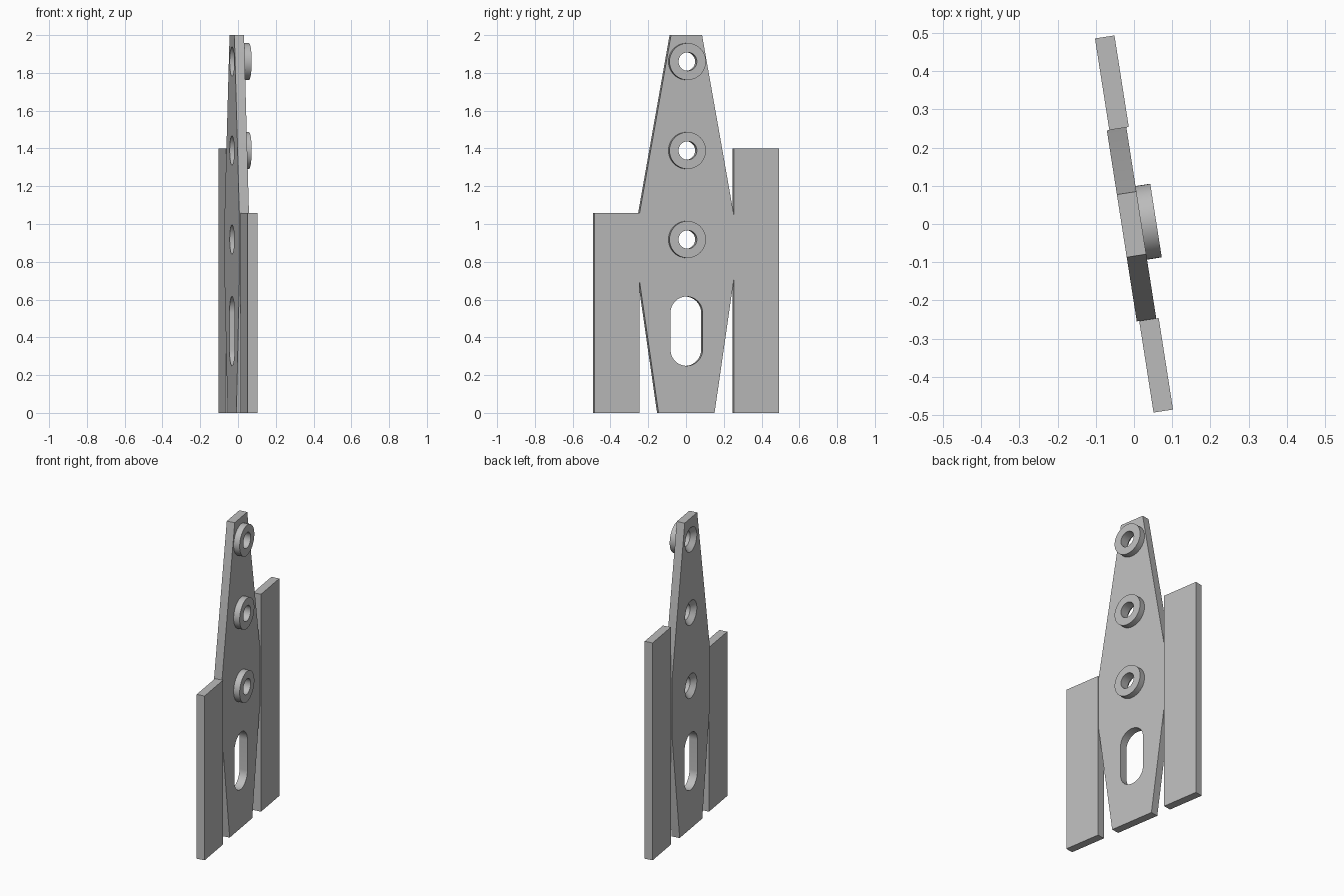
import bpy, bmesh, math

if "Cube" in bpy.data.objects:
    bpy.data.objects.remove(bpy.data.objects["Cube"])

TILT = math.radians(8.9)      # whole assembly is turned about z
T = 0.0516                    # sheet thickness
PX = -0.0065                  # centre plate sits slightly behind the side panels
HOLES = (0.918, 1.389, 1.86)  # heights of the collared holes

grey = bpy.data.materials.new("light_grey")
grey.diffuse_color = (0.5, 0.5, 0.5, 1)
grey.use_nodes = True
grey.node_tree.nodes["Principled BSDF"].inputs["Base Color"].default_value = grey.diffuse_color


def finish(name, bm):
    bmesh.ops.recalc_face_normals(bm, faces=bm.faces)
    me = bpy.data.meshes.new(name)
    bm.to_mesh(me)
    bm.free()
    me.materials.append(grey)
    ob = bpy.data.objects.new(name, me)
    ob.rotation_euler.z = TILT
    bpy.context.collection.objects.link(ob)
    return ob


def slab(name, outline, x0, x1):
    """Extrude a (y, z) outline from x0 to x1."""
    bm = bmesh.new()
    face = bm.faces.new([bm.verts.new((x0, y, z)) for y, z in outline])
    geo = bmesh.ops.extrude_face_region(bm, geom=[face])["geom"]
    verts = [v for v in geo if isinstance(v, bmesh.types.BMVert)]
    bmesh.ops.translate(bm, verts=verts, vec=(x1 - x0, 0, 0))
    return finish(name, bm)


def lathe(name, z, profile, n=48):
    """Solid turned about the x axis at height z from (x, radius) rings."""
    bm = bmesh.new()
    rings = [[bm.verts.new((x, r * math.cos(2 * math.pi * i / n),
                            z + r * math.sin(2 * math.pi * i / n)))
              for i in range(n)] for x, r in profile]
    for a, b in zip(rings, rings[1:]):
        for i in range(n):
            j = (i + 1) % n
            bm.faces.new((a[i], a[j], b[j], b[i]))
    bm.faces.new(rings[0])
    bm.faces.new(rings[-1])
    return finish(name, bm)


def combine(target, tool, operation):
    mod = target.modifiers.new("cut", "BOOLEAN")
    mod.object, mod.operation, mod.solver = tool, operation, "EXACT"
    bpy.context.view_layer.objects.active = target
    bpy.context.view_layer.update()
    bpy.ops.object.modifier_apply(modifier=mod.name)
    bpy.data.objects.remove(tool)


# Tapered centre plate
half = [(0.15, 0), (0.253, 0.705), (0.253, 1.05), (0.083, 2)]
outline = half + [(-y, z) for y, z in reversed(half)]
back, front = PX - T / 2, PX + T / 2
plate = slab("centre_plate", outline, back, front)

# Raised collars with countersunk through holes
for z in HOLES:
    combine(plate, lathe("collar", z, [(front - 0.02, 0.0975), (front + 0.039, 0.0975)]), "UNION")
for z in HOLES:
    combine(plate, lathe("hole_cutter", z, [(back - 0.01, 0.087), (back + 0.03, 0.049),
                                            (front + 0.06, 0.049)]), "DIFFERENCE")

# Rounded slot
R, LOW, HIGH = 0.086, 0.335, 0.53
arc = [math.pi * i / 24 for i in range(25)]
slot = [(R * math.cos(a), HIGH + R * math.sin(a)) for a in arc]
slot += [(-R * math.cos(a), LOW - R * math.sin(a)) for a in arc]
combine(plate, slab("slot_cutter", slot, back - 0.05, front + 0.05), "DIFFERENCE")

# Side panels of different heights
for name, side, height in (("front_panel", -1, 1.058), ("back_panel", 1, 1.40)):
    a, b = side * 0.253, side * 0.4956
    slab(name, [(a, 0), (b, 0), (b, height), (a, height)], -T / 2, T / 2)

# Smooth round walls, keep hard edges
bpy.ops.object.select_all(action="DESELECT")
plate.select_set(True)
bpy.context.view_layer.objects.active = plate
bpy.ops.object.shade_smooth_by_angle(angle=math.radians(30))
